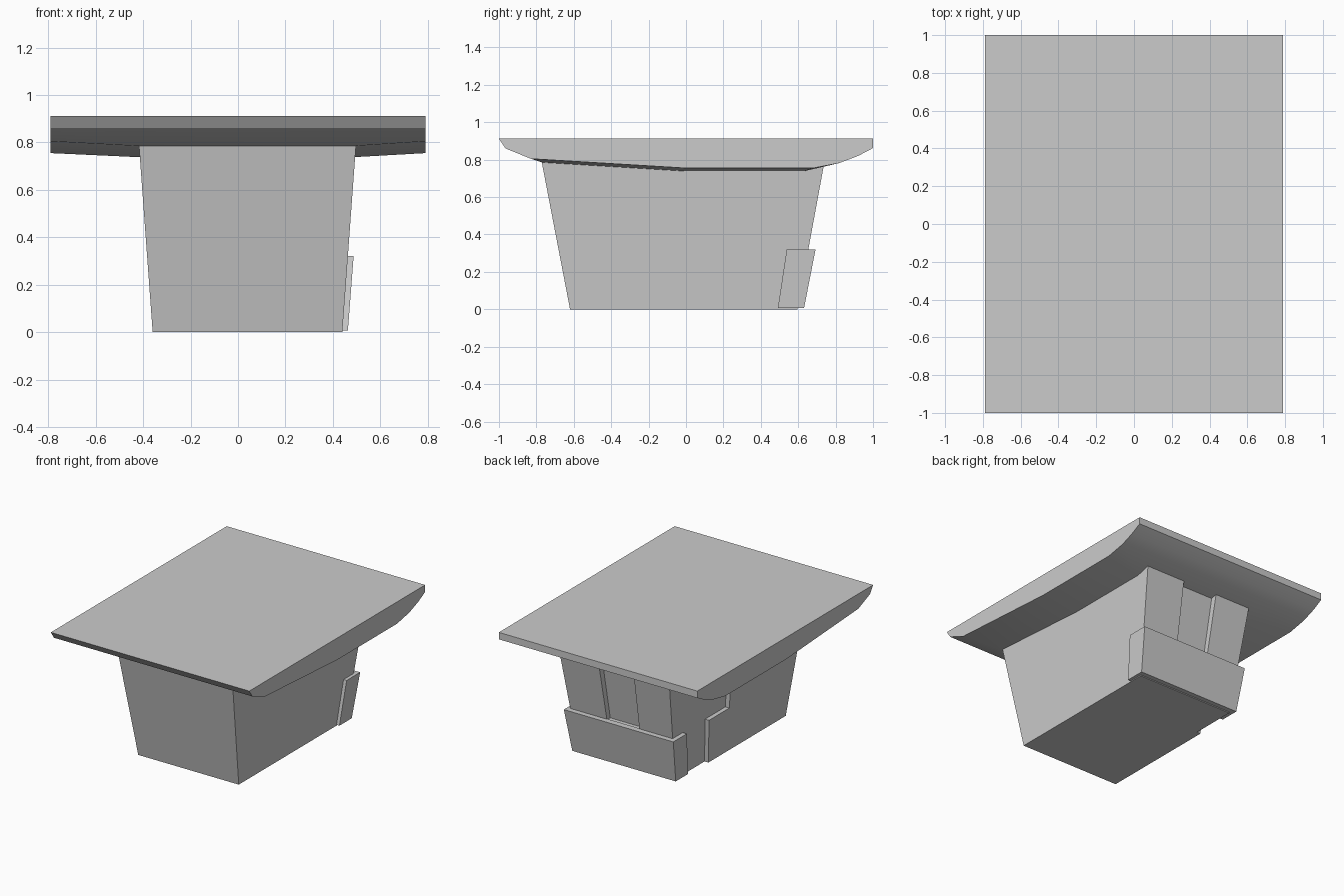
import bpy, bmesh, math

if "Cube" in bpy.data.objects:
    bpy.data.objects.remove(bpy.data.objects["Cube"])

CX = 0.04            # centre line of the tapered body
KX, KY = 0.183, 0.31  # outward lean of the walls per unit of height


def taper(x, y, z):
    return (CX + (x - CX) * (1 + KX * z), y * (1 + KY * z), z)


def loft(name, rings):
    """Skin a list of equal-length rings and cap both ends."""
    bm = bmesh.new()
    rows = [[bm.verts.new(p) for p in ring] for ring in rings]
    n = len(rows[0])
    for a, b in zip(rows, rows[1:]):
        for i in range(n):
            j = (i + 1) % n
            bm.faces.new((a[i], a[j], b[j], b[i]))
    bm.faces.new(rows[0])
    bm.faces.new(rows[-1])
    bmesh.ops.recalc_face_normals(bm, faces=bm.faces)
    mesh = bpy.data.meshes.new(name)
    bm.to_mesh(mesh)
    bm.free()
    obj = bpy.data.objects.new(name, mesh)
    bpy.context.collection.objects.link(obj)
    return obj


def prism_x(name, yz, x0, x1):
    return loft(name, [[taper(x, y, z) for y, z in yz] for x in (x0, x1)])


def prism_z(name, xy, z0, z1):
    return loft(name, [[taper(x, y, z) for x, y in xy] for z in (z0, z1)])


def cut(obj, cutter):
    mod = obj.modifiers.new("cut", "BOOLEAN")
    mod.operation = "DIFFERENCE"
    mod.solver = "EXACT"
    mod.object = cutter
    bpy.context.view_layer.objects.active = obj
    bpy.ops.object.modifier_apply(modifier=mod.name)
    bpy.data.objects.remove(cutter)


# Body: tapered block with a stepped side recess and a rear window recess
body = prism_z("body", [(-.36, -.62), (.44, -.62), (.44, .595), (-.36, .595)], 0, .8)
cut(body, prism_x("side_cutter", [(.26, -.1), (.26, .32), (.05, .32),
                                  (.05, .9), (.9, .9), (.9, -.1)], -.5, -.33))
cut(body, prism_z("window_cutter", [(-.08, .56), (.165, .56), (.165, .8), (-.08, .8)], .315, .9))

# Rear bumper wrapping both back corners
prism_z("rear_bumper", [(-.36, .49), (-.36, .63), (.463, .63), (.463, .49),
                        (.438, .49), (.438, .59), (-.328, .59), (-.328, .49)], .006, .32)

# Roof slab: curved underside that dips slightly towards the body
outer = [(-1, .912), (-.965, .86), (-.83, .805), (0, .755), (.68, .755),
         (.82, .782), (.92, .82), (1, .862), (1, .912)]
inner = list(outer)
inner[2:5] = [(-.77, .785), (0, .738), (.63, .738)]
roof = loft("roof", [[(x, y, z) for y, z in prof] for x, prof in
                     ((-.79, outer), (-.42, inner), (.49, inner), (.79, outer))])
bpy.ops.object.select_all(action="DESELECT")
roof.select_set(True)
bpy.context.view_layer.objects.active = roof
bpy.ops.object.shade_smooth_by_angle(angle=math.radians(30))
